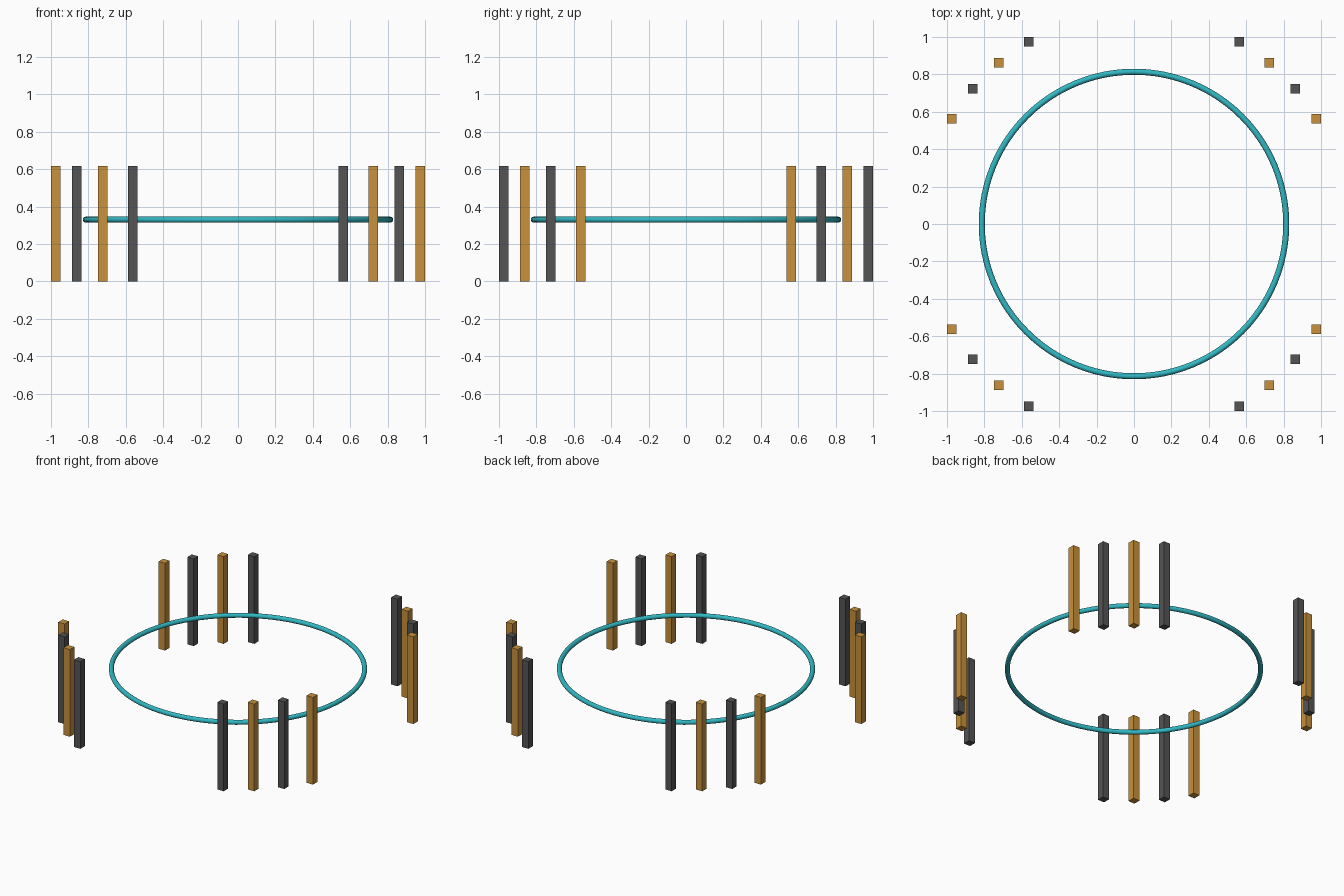
import bpy
import math

if "Cube" in bpy.data.objects:
    bpy.data.objects.remove(bpy.data.objects["Cube"])


def make_material(name, rgb):
    mat = bpy.data.materials.new(name)
    mat.diffuse_color = (*rgb, 1.0)
    mat.use_nodes = True
    mat.node_tree.nodes["Principled BSDF"].inputs["Base Color"].default_value = mat.diffuse_color
    return mat


gold = make_material("gold", (0.58, 0.285, 0.045))
dark_grey = make_material("dark grey", (0.09, 0.09, 0.09))
teal = make_material("teal", (0.032, 0.48, 0.55))

POST_RADIUS, POST_WIDTH, POST_HEIGHT = 1.125, 0.05, 0.618
RING_RADIUS, TUBE_RADIUS, RING_Z = 0.814, 0.016, 0.33


def add_post(name, x, y, mat):
    bpy.ops.mesh.primitive_cube_add(size=1, location=(x, y, POST_HEIGHT / 2))
    post = bpy.context.object
    post.name = name
    post.scale = (POST_WIDTH, POST_WIDTH, POST_HEIGHT)
    post.data.materials.append(mat)


# Four clusters of square posts on a circle, alternating colours
for sx, side in ((1, "right"), (-1, "left")):
    for sy, end in ((1, "back"), (-1, "front")):
        for i, degrees in enumerate((30, 40, 50, 60)):
            a = math.radians(degrees)
            add_post(f"post_{end}_{side}_{i + 1}",
                     sx * POST_RADIUS * math.cos(a),
                     sy * POST_RADIUS * math.sin(a),
                     dark_grey if i % 2 else gold)

# Thin floating ring in the middle
bpy.ops.mesh.primitive_torus_add(
    major_radius=RING_RADIUS, minor_radius=TUBE_RADIUS,
    major_segments=96, minor_segments=16, location=(0, 0, RING_Z))
ring = bpy.context.object
ring.name = "ring"
ring.data.materials.append(teal)
bpy.ops.object.shade_smooth()
